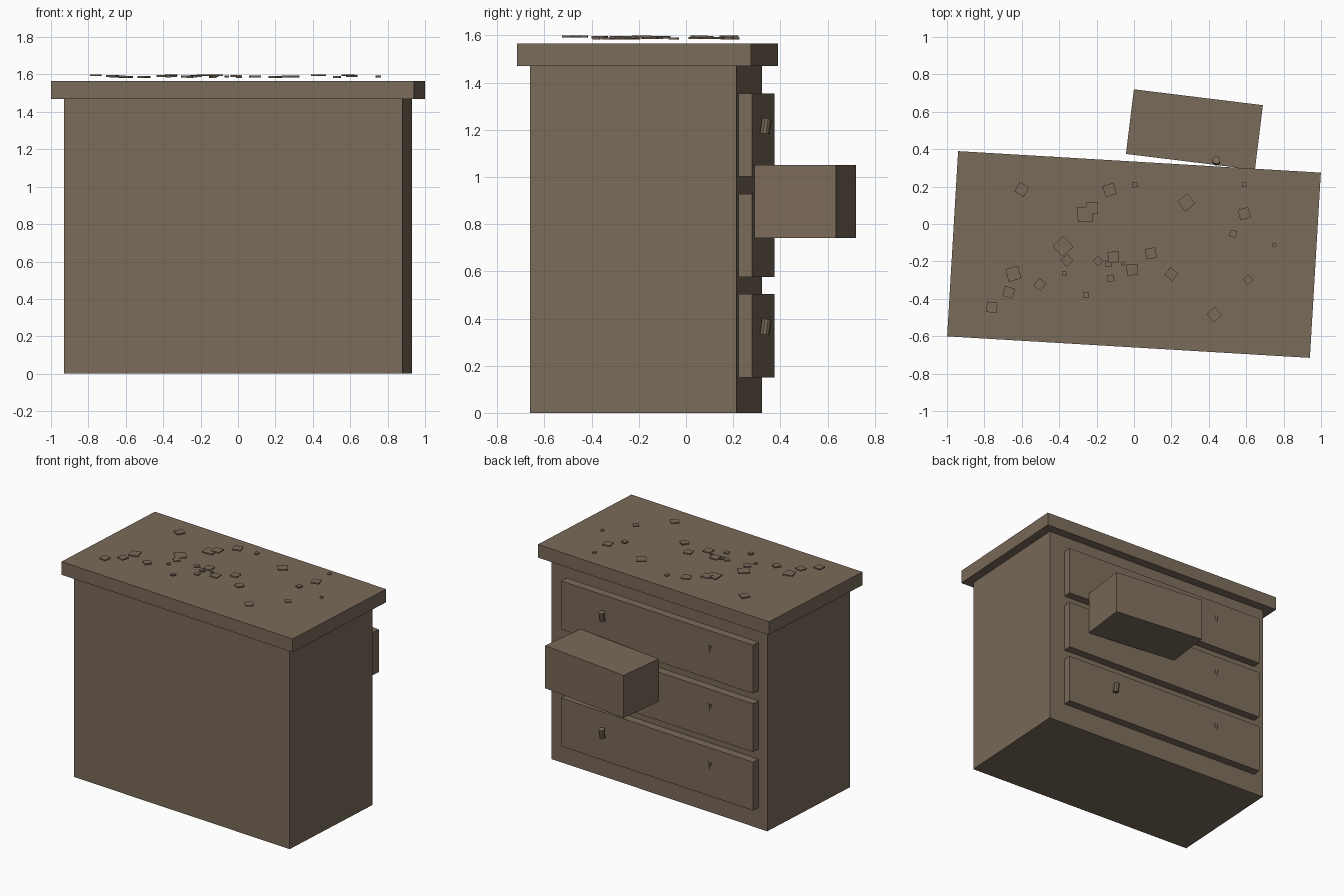
import bpy, math
from mathutils import Matrix

wood = bpy.data.materials.new("brown wood")
wood.diffuse_color = (0.195, 0.147, 0.102, 1)

YAW = math.radians(-3.39)
# the whole chest is turned slightly about its own centre
chest = Matrix.Translation((0, -0.17, 0)) @ Matrix.Rotation(YAW, 4, 'Z')


def finish(name):
    obj = bpy.context.object
    obj.name = name
    obj.data.materials.append(wood)
    return obj


def box(name, centre, size, turn=0.0, parent=Matrix()):
    bpy.ops.mesh.primitive_cube_add(size=1)
    obj = finish(name)
    obj.data.transform(Matrix.Diagonal((*size, 1)))
    obj.matrix_world = parent @ Matrix.Translation(centre) @ Matrix.Rotation(turn, 4, 'Z')
    return obj


# cabinet body and overhanging top
box("cabinet_body", (0, 0, 0.735), (1.813, 0.877, 1.47), parent=chest)
box("cabinet_top", (0, -0.163, 1.518), (1.943, 0.992, 0.096), YAW)

# three drawer fronts, each with a pair of leaning knobs
for i, z in enumerate((0.327, 0.752, 1.178)):
    box(f"drawer_front_{i}", (-0.026, 0.463, z), (1.615, 0.069, 0.352), parent=chest)
    for side, x in (("left", -0.44), ("right", 0.44)):
        bpy.ops.mesh.primitive_cylinder_add(
            vertices=10, radius=0.021, depth=0.066,
            location=(x, 0.337, z + 0.038), rotation=(math.radians(-8), 0, 0))
        finish(f"knob_{side}_{i}")
        bpy.ops.object.shade_smooth_by_angle(angle=math.radians(30))

# pulled out drawer box
box("open_drawer", (0.323, 0.505, 0.896), (0.695, 0.348, 0.31), math.radians(-7))

# loose flat chips over the top: x, y, width, turn in degrees
chips = [
    (-.60, .185, .058, -30), (-.262, .052, .08, 3), (-.225, .085, .062, 3),
    (-.13, .182, .062, 18), (.005, .21, .028, 10), (.28, .115, .068, 38),
    (.59, .21, .024, 5), (.59, .055, .058, 15), (.53, -.052, .036, -12),
    (.75, -.112, .022, 20), (.61, -.297, .04, 40), (.43, -.485, .058, 42),
    (.20, -.268, .052, -35), (.09, -.157, .056, 10), (-.01, -.245, .058, 2),
    (-.11, -.178, .06, 2), (-.135, -.212, .036, 3), (-.06, -.212, .02, 20),
    (-.125, -.29, .036, 10), (-.192, -.197, .04, 42), (-.257, -.379, .03, -8),
    (-.373, -.265, .024, 8), (-.38, -.12, .078, 42), (-.358, -.195, .048, 40),
    (-.503, -.323, .05, -35), (-.645, -.266, .07, 15), (-.67, -.365, .055, -18),
    (-.76, -.445, .056, -5)]
for i, (x, y, w, turn) in enumerate(chips):
    box(f"chip_{i}", (x, y, 1.586 + 0.003 * (i % 4)), (w, w, 0.009), math.radians(turn))
